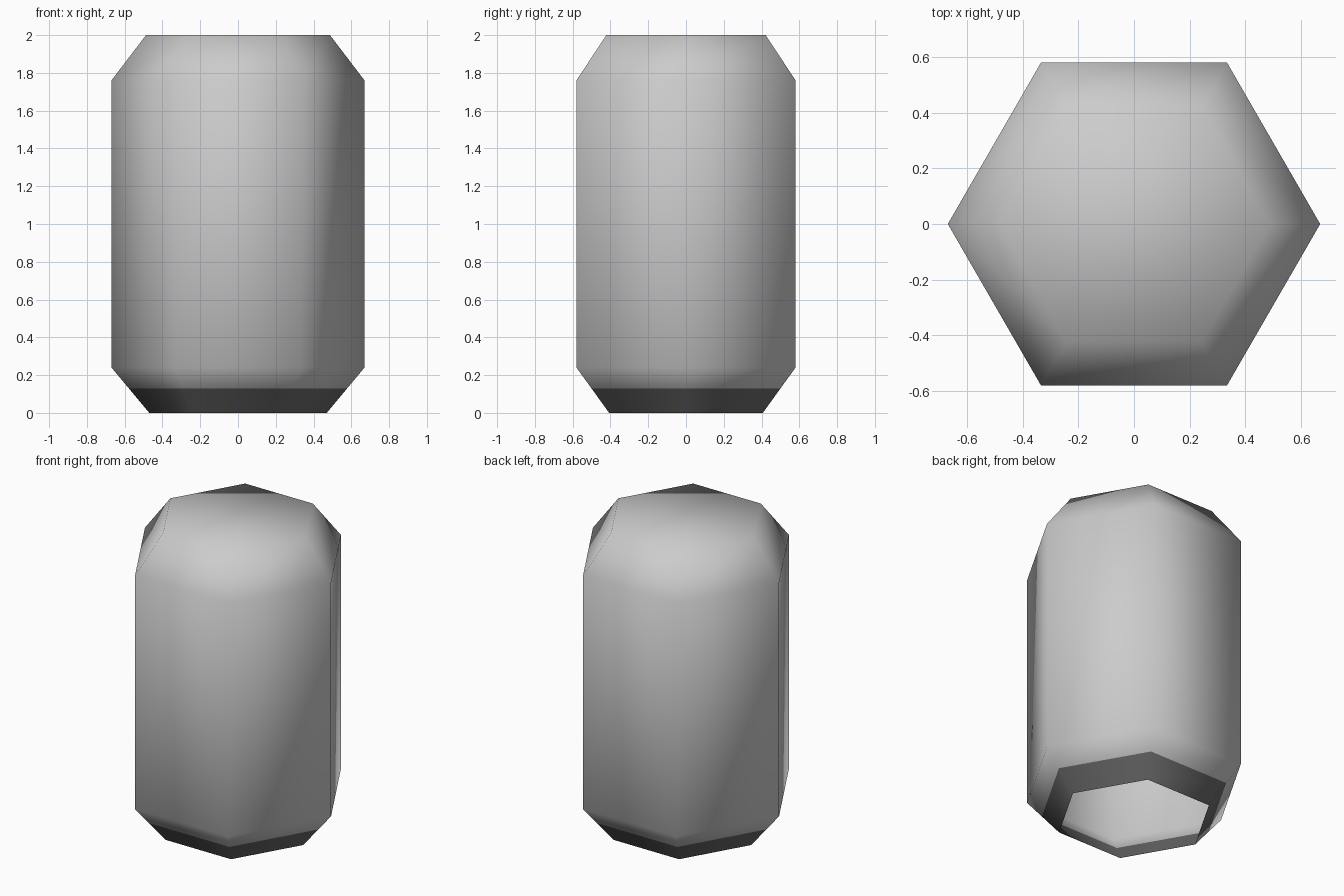
import bpy, bmesh
from math import cos, sin, tau

cube = bpy.data.objects.get("Cube")
if cube:
    bpy.data.objects.remove(cube, do_unlink=True)


def make_material(name, grey):
    mat = bpy.data.materials.new(name)
    mat.use_nodes = True
    colour = (grey, grey, grey, 1.0)
    mat.diffuse_color = colour
    mat.node_tree.nodes["Principled BSDF"].inputs["Base Color"].default_value = colour
    return mat


SIDES = 6
BAND_TOP = 0.13
# (corner radius, height) up the side of the shell
PROFILE = [(0.47, 0.0), (0.578, BAND_TOP), (0.67, 0.24), (0.67, 1.76), (0.487, 2.0)]

# Hexagonal shell with chamfered ends, open underneath
bm = bmesh.new()
rings = [[bm.verts.new((r * cos(tau * i / SIDES), r * sin(tau * i / SIDES), z))
          for i in range(SIDES)] for r, z in PROFILE]
for lower, upper in zip(rings, rings[1:]):
    for i in range(SIDES):
        j = (i + 1) % SIDES
        bm.faces.new((lower[i], lower[j], upper[j], upper[i]))
bm.faces.new(rings[-1])

# Dark foot band below the cut, soft shading all over
for face in bm.faces:
    face.smooth = True
    face.material_index = int(face.calc_center_median().z < BAND_TOP)

mesh = bpy.data.meshes.new("hexagonal_shell")
bm.to_mesh(mesh)
bm.free()
mesh.materials.append(make_material("light_grey", 0.6))
mesh.materials.append(make_material("dark_grey", 0.15))
shell = bpy.data.objects.new("hexagonal_shell", mesh)
bpy.context.collection.objects.link(shell)
